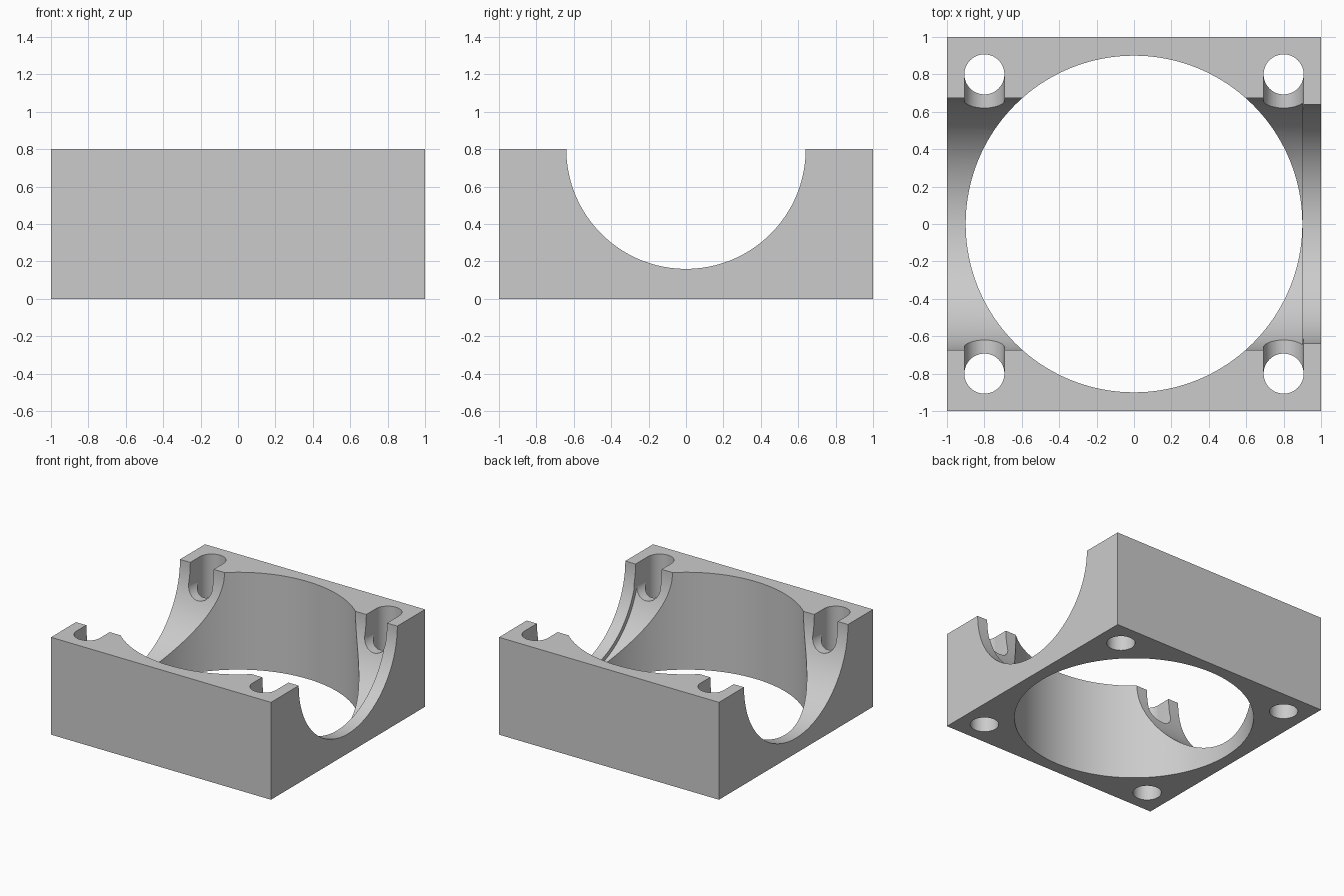
import bpy
import bmesh
from math import cos, sin, pi, radians
from mathutils import Matrix, Vector

default = bpy.data.objects.get("Cube")
if default:
    bpy.data.objects.remove(default, do_unlink=True)

HEIGHT = 0.8
BORE_R = 0.9
TROUGH_R = 0.675
LIP_R = 0.64
LIP_X = 0.9
HOLE_R = 0.107
HOLE_POS = 0.8
SLOT_Z = 0.64

grey = bpy.data.materials.new("light grey")
grey.use_nodes = True
colour = (0.6, 0.6, 0.6, 1)
grey.diffuse_color = colour
grey.node_tree.nodes["Principled BSDF"].inputs["Base Color"].default_value = colour


def make_object(name, bm):
    bmesh.ops.recalc_face_normals(bm, faces=bm.faces)
    mesh = bpy.data.meshes.new(name)
    bm.to_mesh(mesh)
    bm.free()
    mesh.materials.append(grey)
    obj = bpy.data.objects.new(name, mesh)
    bpy.context.collection.objects.link(obj)
    return obj


def prism(name, points, offset):
    """Extrude a closed outline of 3D points along an offset."""
    bm = bmesh.new()
    face = bm.faces.new([bm.verts.new(p) for p in points])
    new = bmesh.ops.extrude_face_region(bm, geom=[face])["geom"]
    verts = [v for v in new if isinstance(v, bmesh.types.BMVert)]
    bmesh.ops.translate(bm, verts=verts, vec=Vector(offset))
    return make_object(name, bm)


def circle(radius, count):
    return [(radius * cos(2 * pi * i / count), radius * sin(2 * pi * i / count))
            for i in range(count)]


def upright_cutter(name, x, y, radius, count):
    points = [(x + a, y + b, -0.1) for a, b in circle(radius, count)]
    return prism(name, points, (0, 0, HEIGHT + 0.3))


def trough_cutter(name, radius, x0, x1):
    points = [(x0, a, HEIGHT + b) for a, b in circle(radius, 128)]
    return prism(name, points, (x1 - x0, 0, 0))


def slot_cutter(name, x, side):
    """Round-bottomed slot running from a bolt hole into the trough."""
    r = HOLE_R - 0.0005
    y = side * HOLE_POS
    arc = [(x + r * cos(pi + pi * i / 24), y, SLOT_Z + r * sin(pi + pi * i / 24))
           for i in range(25)]
    points = arc + [(x + r, y, HEIGHT + 0.1), (x - r, y, HEIGHT + 0.1)]
    return prism(name, points, (0, -side * 0.3, 0))


# Square block
bm = bmesh.new()
bmesh.ops.create_cube(bm, size=1, matrix=Matrix.Translation((0, 0, HEIGHT / 2))
                      @ Matrix.Diagonal((2, 2, HEIGHT, 1)))
block = make_object("housing_block", bm)

# Main bore, cross trough, and the narrower lip on the left end
cutters = [
    upright_cutter("bore_cutter", 0, 0, BORE_R, 160),
    trough_cutter("trough_cutter", TROUGH_R, -1.1, LIP_X),
    trough_cutter("lip_cutter", LIP_R, LIP_X - 0.1, 1.1),
]

# Four bolt holes with slots opening into the trough
for x in (-HOLE_POS, HOLE_POS):
    for side in (-1, 1):
        cutters.append(upright_cutter("bolt_hole_cutter", x, side * HOLE_POS, HOLE_R, 48))
        cutters.append(slot_cutter("slot_cutter", x, side))

# Cut everything out of the block
bpy.context.view_layer.objects.active = block
for cutter in cutters:
    cutter.hide_render = True
    mod = block.modifiers.new("cut", "BOOLEAN")
    mod.operation = "DIFFERENCE"
    mod.solver = "EXACT"
    mod.object = cutter
    bpy.ops.object.modifier_apply(modifier=mod.name)
for cutter in cutters:
    bpy.data.objects.remove(cutter, do_unlink=True)

# Smooth the curved walls, keep the edges crisp
bpy.ops.object.select_all(action="DESELECT")
block.select_set(True)
bpy.ops.object.shade_smooth_by_angle(angle=radians(25))
